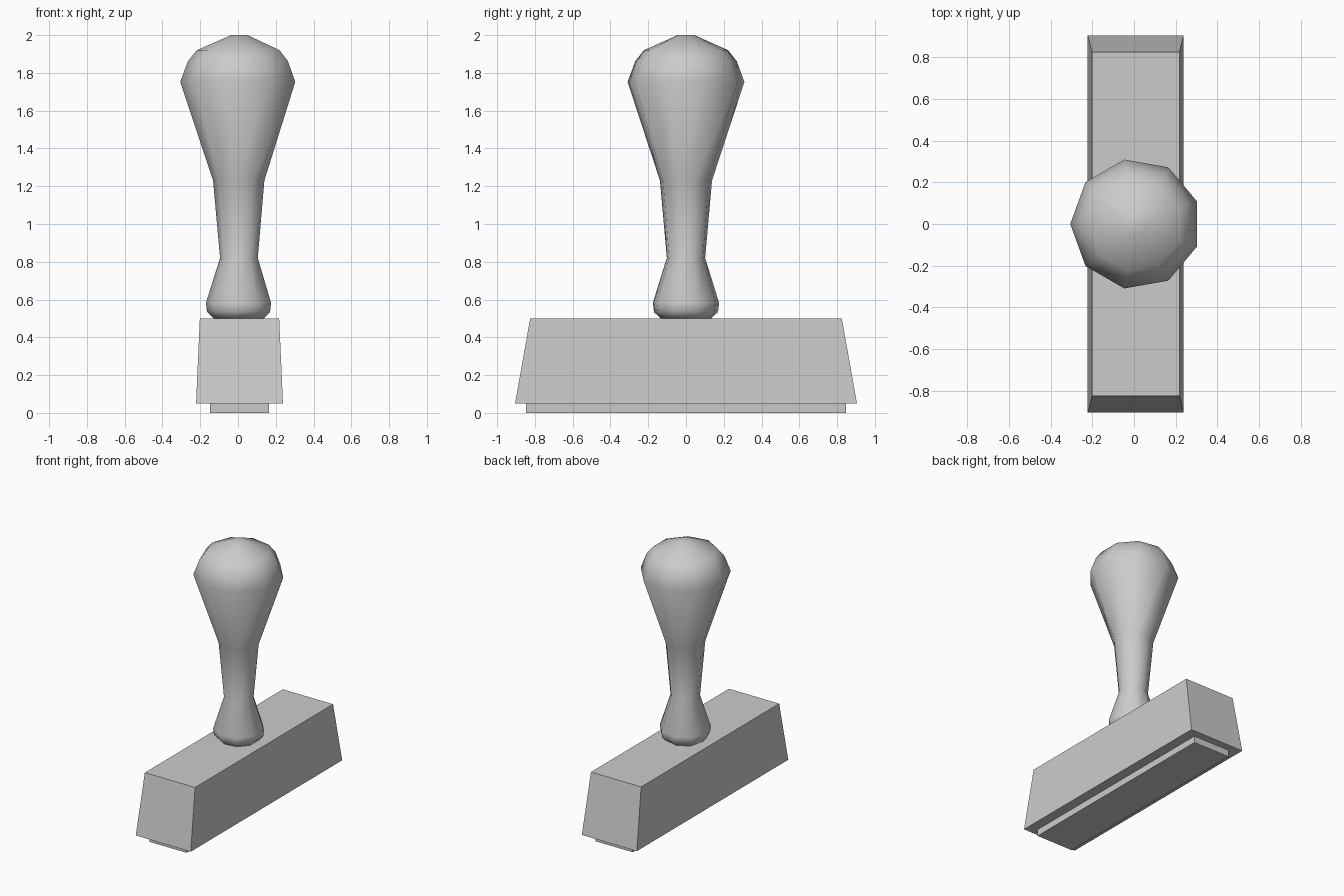
import bpy, bmesh
from math import pi, sin, cos, radians

if "Cube" in bpy.data.objects:
    bpy.data.objects.remove(bpy.data.objects["Cube"])

CX = 0.008  # shared centre line of all parts


def finish(name, bm):
    bmesh.ops.recalc_face_normals(bm, faces=bm.faces)
    mesh = bpy.data.meshes.new(name)
    bm.to_mesh(mesh)
    bm.free()
    obj = bpy.data.objects.new(name, mesh)
    bpy.context.collection.objects.link(obj)
    return obj


def loft(name, rings):
    """Skin a stack of equal-length point rings and cap both ends."""
    bm = bmesh.new()
    loops = [[bm.verts.new(p) for p in ring] for ring in rings]
    n = len(loops[0])
    for a, b in zip(loops, loops[1:]):
        for i in range(n):
            j = (i + 1) % n
            bm.faces.new((a[i], a[j], b[j], b[i]))
    bm.faces.new(loops[0][::-1])
    bm.faces.new(loops[-1])
    return finish(name, bm)


def rect(hx, hy, z):
    return [(CX + sx * hx, sy * hy, z)
            for sx, sy in ((-1, -1), (1, -1), (1, 1), (-1, 1))]


def ring(r, z, sides=9):
    return [(CX + r * cos(pi + i * 2 * pi / sides),
             r * sin(pi + i * 2 * pi / sides), z) for i in range(sides)]


# Printing pad under the block
loft("stamp_pad", [rect(0.155, 0.848, 0.0), rect(0.155, 0.848, 0.05)])

# Tapered block
loft("stamp_block", [rect(0.23, 0.905, 0.05), rect(0.21, 0.825, 0.5)])

# Nine-sided turned handle: (radius, height)
profile = [(0.135, 0.498), (0.172, 0.534), (0.178, 0.582), (0.103, 0.82),
           (0.140, 1.23), (0.314, 1.752), (0.273, 1.862), (0.226, 1.92),
           (0.045, 2.0)]
handle = loft("handle", [ring(r, z) for r, z in profile])
bpy.context.view_layer.objects.active = handle
handle.select_set(True)
bpy.ops.object.shade_smooth_by_angle(angle=radians(60))
